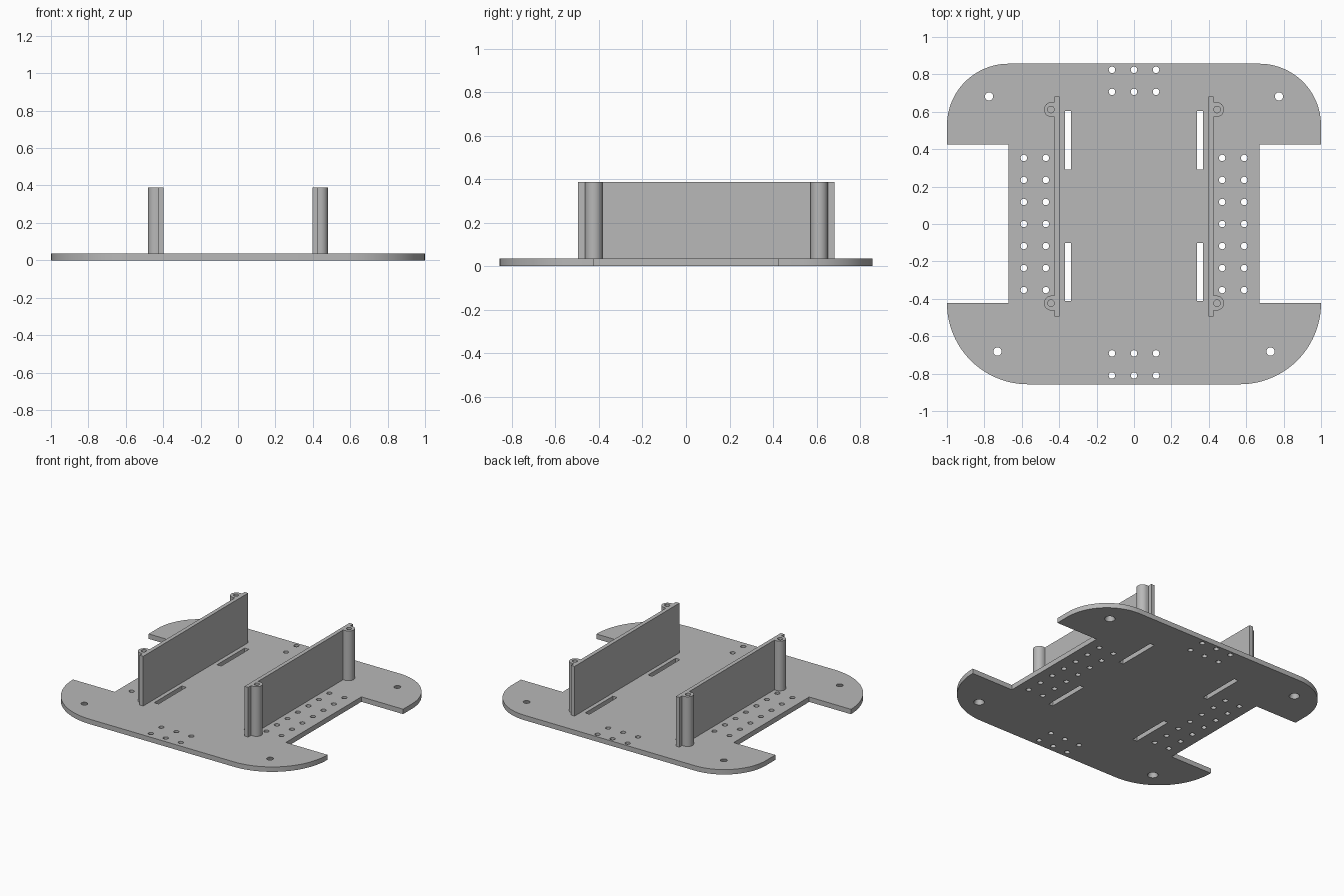
import bpy, bmesh
from math import sin, cos, radians

if "Cube" in bpy.data.objects:
    bpy.data.objects.remove(bpy.data.objects["Cube"], do_unlink=True)

BASE_TOP, WALL_TOP = 0.035, 0.388
PITCH = 0.1177

grey = bpy.data.materials.new("plain grey")
grey.use_nodes = True
grey.diffuse_color = (0.48, 0.48, 0.48, 1)
grey.node_tree.nodes["Principled BSDF"].inputs["Base Color"].default_value = (0.48, 0.48, 0.48, 1)


def arc(cx, cy, r, a0, a1, n=24):
    return [(cx + r * cos(radians(a0 + (a1 - a0) * i / n)),
             cy + r * sin(radians(a0 + (a1 - a0) * i / n))) for i in range(n + 1)]


def rect(x0, x1, y0, y1):
    return [(x0, y0), (x1, y0), (x1, y1), (x0, y1)]


def prism(bm, pts, z0, z1):
    """Extrude a closed outline from z0 up to z1."""
    face = bm.faces.new([bm.verts.new((x, y, z0)) for x, y in pts])
    top = bmesh.ops.extrude_face_region(bm, geom=[face])["geom"]
    bmesh.ops.translate(bm, vec=(0, 0, z1 - z0),
                        verts=[v for v in top if isinstance(v, bmesh.types.BMVert)])


def drill(bm, x, y, r0, r1, z0, z1, n=24):
    """Round cutter, tapered when the radii differ."""
    rings = [[bm.verts.new((px, py, z)) for px, py in arc(x, y, r, 0, 360, n)[:-1]]
             for r, z in ((r0, z0), (r1, z1))]
    bm.faces.new(rings[0])
    bm.faces.new(rings[1])
    for i in range(n):
        j = (i + 1) % n
        bm.faces.new((rings[0][i], rings[0][j], rings[1][j], rings[1][i]))


def make(name, bm):
    bmesh.ops.recalc_face_normals(bm, faces=bm.faces)
    mesh = bpy.data.meshes.new(name)
    bm.to_mesh(mesh)
    bm.free()
    mesh.materials.append(grey)
    obj = bpy.data.objects.new(name, mesh)
    bpy.context.collection.objects.link(obj)
    return obj


def cut(obj, cutter):
    """Subtract the cutter, bake the result and drop the cutter."""
    cutter.hide_render = True
    mod = obj.modifiers.new("cut", "BOOLEAN")
    mod.operation, mod.solver, mod.object = "DIFFERENCE", "EXACT", cutter
    deps = bpy.context.evaluated_depsgraph_get()
    mesh = bpy.data.meshes.new_from_object(obj.evaluated_get(deps))
    obj.modifiers.clear()
    obj.data = mesh
    bpy.data.objects.remove(cutter, do_unlink=True)


def smooth(obj):
    bpy.ops.object.select_all(action="DESELECT")
    obj.select_set(True)
    bpy.context.view_layer.objects.active = obj
    bpy.ops.object.shade_smooth_by_angle(angle=radians(30))


# Base plate: waisted outline with large rounded corners
half = arc(0.566, -0.423, 0.434, -90, 0)
half += [(0.672, -0.423), (0.672, 0.425), (1, 0.425)]
half += arc(0.67, 0.527, 0.33, 0, 90)
bm = bmesh.new()
prism(bm, half + [(-x, y) for x, y in reversed(half)], 0, BASE_TOP)
base = make("base_plate", bm)

# Plate openings: hole grids, countersunk corner holes and slots
bm = bmesh.new()
LOW, HIGH = -0.02, BASE_TOP + 0.02
spots = [(c * PITCH, y) for c in (-1, 0, 1) for y in (0.824, 0.706, -0.692, -0.81)]
spots += [(s * k * PITCH, r * PITCH) for s in (-1, 1) for k in (4, 5) for r in range(-3, 4)]
for x, y in spots:
    drill(bm, x, y, 0.0175, 0.0175, LOW, HIGH)
for s in (-1, 1):
    for x, y in ((0.775, 0.682), (0.73, -0.682)):
        drill(bm, s * x, y, 0.038, 0.015, LOW + 0.01, HIGH)
    for y0 in (0.292, -0.413):
        prism(bm, rect(*sorted((s * 0.336, s * 0.37)), y0, y0 + 0.311), LOW, HIGH)
cut(base, make("plate_cutter", bm))
smooth(base)

# Upright side walls with a screw post near each end
for s, side in ((1, "left"), (-1, "right")):
    bm = bmesh.new()
    prism(bm, rect(*sorted((s * 0.398, s * 0.426)), -0.495, 0.682), BASE_TOP, WALL_TOP)
    make(side + "_wall", bm)
    for y, end in ((-0.423, "front"), (0.612, "back")):
        outline = [(0.426, y - 0.04)] + arc(0.441, y, 0.04, -90, 90) + [(0.426, y + 0.04)]
        bm = bmesh.new()
        prism(bm, [(s * px, py) for px, py in outline], BASE_TOP, WALL_TOP)
        post = make(f"{side}_{end}_screw_post", bm)
        bm = bmesh.new()
        drill(bm, s * 0.444, y, 0.0175, 0.0175, 0.15, WALL_TOP + 0.02)
        cut(post, make("post_cutter", bm))
        smooth(post)
